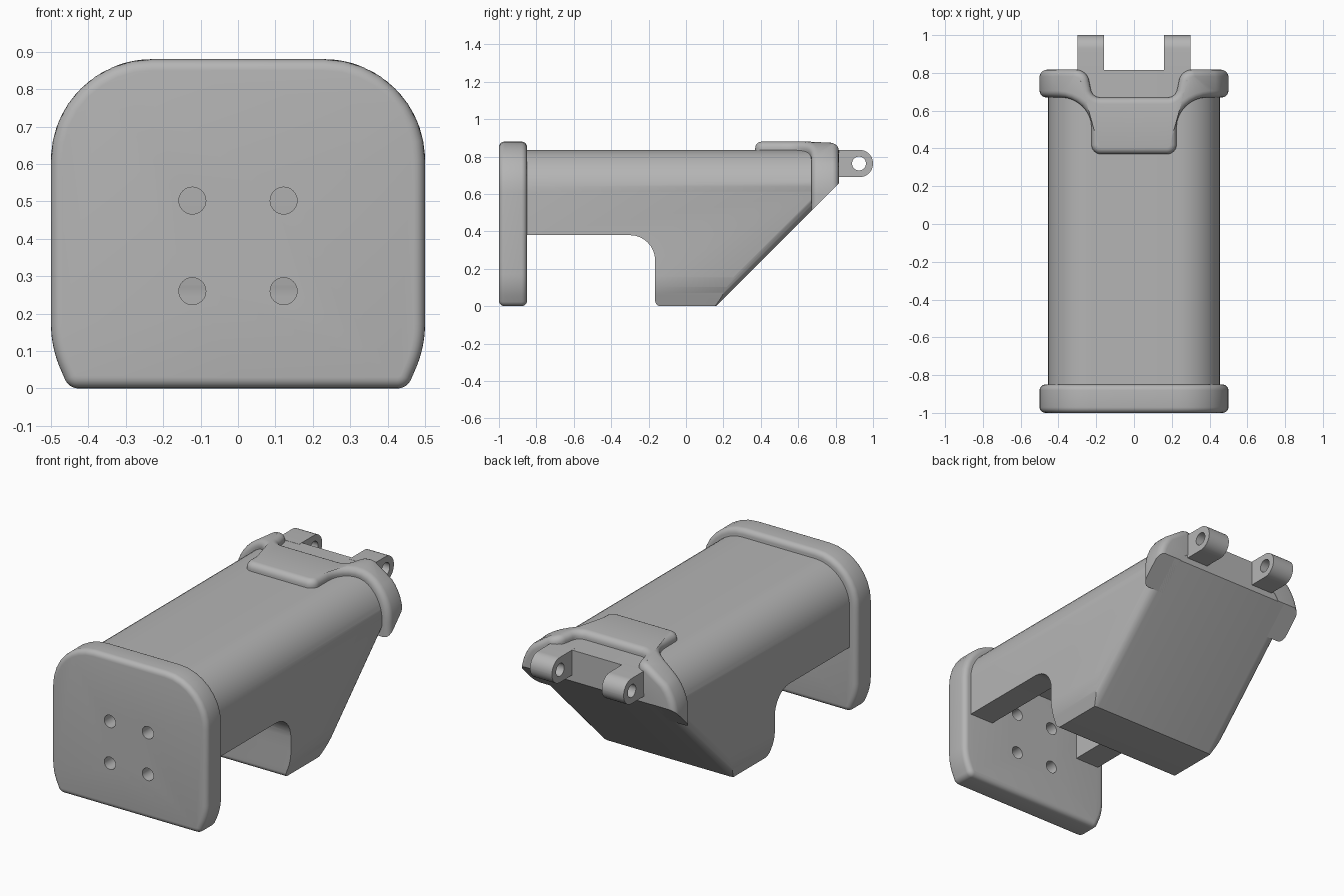
import bpy
import bmesh
import math
from mathutils import Vector

if "Cube" in bpy.data.objects:
    bpy.data.objects.remove(bpy.data.objects["Cube"])

grey = bpy.data.materials.new("plain_grey")
grey.use_nodes = True
grey.diffuse_color = (0.46, 0.46, 0.46, 1)
grey.node_tree.nodes["Principled BSDF"].inputs["Base Color"].default_value = grey.diffuse_color


def rounded(points, steps=8):
    """Polyline of (a, b, radius) with its inner corners rounded."""
    out = []
    for i, (a, b, r) in enumerate(points):
        p = Vector((a, b))
        if r == 0:
            out.append(p)
            continue
        to_prev = (Vector(points[i - 1][:2]) - p).normalized()
        to_next = (Vector(points[(i + 1) % len(points)][:2]) - p).normalized()
        half = to_prev.angle(to_next) / 2
        centre = p + (to_prev + to_next).normalized() * (r / math.sin(half))
        start = p + to_prev * (r / math.tan(half)) - centre
        end = p + to_next * (r / math.tan(half)) - centre
        sweep = start.angle(end)
        for k in range(steps + 1):
            t = k / steps
            out.append(centre + (start * math.sin((1 - t) * sweep)
                                 + end * math.sin(t * sweep)) / math.sin(sweep))
    return out


def mirrored(half):
    """Close a half outline that starts and ends on the centre line."""
    return half + [Vector((-p.x, p.y)) for p in reversed(half[1:-1])]


def offset(line, d, closed=False):
    """Move a polyline to its left by d."""
    out, n = [], len(line)
    for i, p in enumerate(line):
        before = line[i - 1] if closed or i > 0 else None
        after = line[(i + 1) % n] if closed or i < n - 1 else None
        dirs = []
        if before is not None:
            dirs.append((p - before).normalized())
        if after is not None:
            dirs.append((after - p).normalized())
        normals = [Vector((-v.y, v.x)) for v in dirs]
        m = (normals[0] + normals[-1]).normalized()
        out.append(p + m * (d / m.dot(normals[0])))
    return out


def loft(name, rings):
    """Solid through equal closed rings, capped at both ends."""
    bm = bmesh.new()
    rows = [[bm.verts.new(p) for p in ring] for ring in rings]
    n = len(rows[0])
    for r0, r1 in zip(rows, rows[1:]):
        for i in range(n):
            j = (i + 1) % n
            bm.faces.new((r0[i], r0[j], r1[j], r1[i]))
    bm.faces.new(rows[0])
    bm.faces.new(rows[-1])
    bmesh.ops.recalc_face_normals(bm, faces=bm.faces)
    mesh = bpy.data.meshes.new(name)
    bm.to_mesh(mesh)
    bm.free()
    mesh.materials.append(grey)
    obj = bpy.data.objects.new(name, mesh)
    bpy.context.collection.objects.link(obj)
    return obj


def along_x(name, loop, x0, x1):
    return loft(name, [[(x, p.x, p.y) for p in loop] for x in (x0, x1)])


def along_y(name, loop, y0, y1):
    return loft(name, [[(p.x, y, p.y) for p in loop] for y in (y0, y1)])


def circle(a, b, r, n=32):
    return [Vector((a + r * math.cos(2 * math.pi * k / n),
                    b + r * math.sin(2 * math.pi * k / n))) for k in range(n)]


def slope_prism(width, radius):
    """Bar running up the rear slope, with rounded lower edges."""
    low = 0.16 / math.sqrt(2)
    loop = rounded([(-width, -2, 0), (width, -2, 0),
                    (width, low, radius), (-width, low, radius)])
    s = math.sqrt(0.5)
    return loft("slope_cutter", [[(p.x, (p.y + t) * s, (t - p.y) * s) for p in loop]
                                 for t in (-3, 3)])


def combine(obj, cutter, operation):
    cutter.hide_render = True
    mod = obj.modifiers.new("cut", 'BOOLEAN')
    mod.operation, mod.object, mod.solver = operation, cutter, 'EXACT'
    graph = bpy.context.evaluated_depsgraph_get()
    mesh = bpy.data.meshes.new_from_object(obj.evaluated_get(graph))
    obj.modifiers.clear()
    obj.data = mesh
    bpy.data.objects.remove(cutter)


def smooth(obj):
    bpy.ops.object.select_all(action='DESELECT')
    obj.select_set(True)
    bpy.context.view_layer.objects.active = obj
    bpy.ops.object.shade_smooth_by_angle(angle=math.radians(32))


ROUND = [k * math.pi / 10 for k in range(6)]

# Front plate with softened rims and four bolt holes
outline = mirrored(rounded([(0, 0.88, 0), (0.5, 0.88, 0.27), (0.5, 0.11, 0.3),
                            (0.452, 0, 0.04), (0, 0, 0)]))
edge = 0.03
rim = [(edge * (1 - math.sin(a)), edge * (1 - math.cos(a))) for a in ROUND]
layers = [(d, -1 + h) for d, h in rim] + [(d, -0.85 - h) for d, h in reversed(rim)]
plate = loft("front_plate", [[(p.x, y, p.y) for p in offset(outline, -d, True)]
                             for d, y in layers])
for x in (-0.122, 0.122):
    for z in (0.26, 0.502):
        combine(plate, along_y("hole_cutter", circle(x, z, 0.036), -1.1, -0.8), 'DIFFERENCE')
smooth(plate)

# Main body: arched section, side profile, rounded slope, hollow underside
section = mirrored(rounded([(0, 0.835, 0), (0.455, 0.835, 0.225), (0.455, 0.11, 0.3),
                            (0.375, -0.1, 0), (0, -0.1, 0)], 12))
body = along_y("main_body", section, -0.87, 0.815)
profile = rounded([(-1.2, 0.95, 0), (1.2, 0.95, 0), (1.2, 0, 0), (-0.165, 0, 0.03),
                   (-0.165, 0.38, 0.135), (-1.2, 0.38, 0)])
combine(body, along_x("profile_cutter", profile, -0.6, 0.6), 'INTERSECT')
combine(body, slope_prism(0.46, 0.07), 'INTERSECT')
cavity = [Vector(p) for p in ((-0.95, 0.1), (-0.17, 0.1), (-0.17, 0.68), (-0.95, 0.68))]
combine(body, along_x("cavity_cutter", cavity, -0.3, 0.3), 'DIFFERENCE')
smooth(body)


# Rear collar: raised band wrapped over the body, with a tab and a notch
def wrap(u, y, h):
    s, side, arc = abs(u), math.copysign(1, u), 0.225 * math.pi / 2
    if s < 0.23:
        return (u, y, 0.835 + h)
    if s < 0.23 + arc:
        a = (s - 0.23) / 0.225
        return (side * (0.23 + (0.225 + h) * math.sin(a)), y,
                0.61 + (0.225 + h) * math.cos(a))
    return (side * (0.455 + h), y, 0.61 - (s - 0.23 - arc))


def collar_line(y, corners):
    half = rounded([(0.9 - 0.03 * k, y, 0) for k in range(17)] + corners)
    return half + [Vector((-p.x, p.y)) for p in reversed(half[:-1])]


front = collar_line(0.67, [(0.225, 0.67, 0.16), (0.225, 0.37, 0.05), (0, 0.37, 0)])
back = collar_line(0.817, [(0.25, 0.817, 0.07), (0.22, 0.67, 0.05), (0, 0.67, 0)])
edge, height = 0.035, 0.045
lip = [(0, -0.1)] + [(edge * (1 - math.cos(a)), height - edge + edge * math.sin(a))
                     for a in ROUND]
rows = [[wrap(p.x, p.y, h) for p in offset(front, -d)] for d, h in lip]
rows += [[wrap(p.x, p.y, h) for p in offset(back, d)] for d, h in reversed(lip)]
collar = loft("rear_collar", list(zip(*rows)))
combine(collar, slope_prism(1, 0), 'INTERSECT')
smooth(collar)

# Hinge lugs with pin holes
lug = rounded([(0.79, 0.69, 0), (1, 0.69, 0.0725), (1, 0.836, 0.0725), (0.79, 0.836, 0)], 12)
for name, x0 in (("left_hinge_lug", 0.16), ("right_hinge_lug", -0.3)):
    hinge = along_x(name, lug, x0, x0 + 0.14)
    combine(hinge, along_x("pin_cutter", circle(0.925, 0.763, 0.037), x0 - 0.1, x0 + 0.3),
            'DIFFERENCE')
    smooth(hinge)
